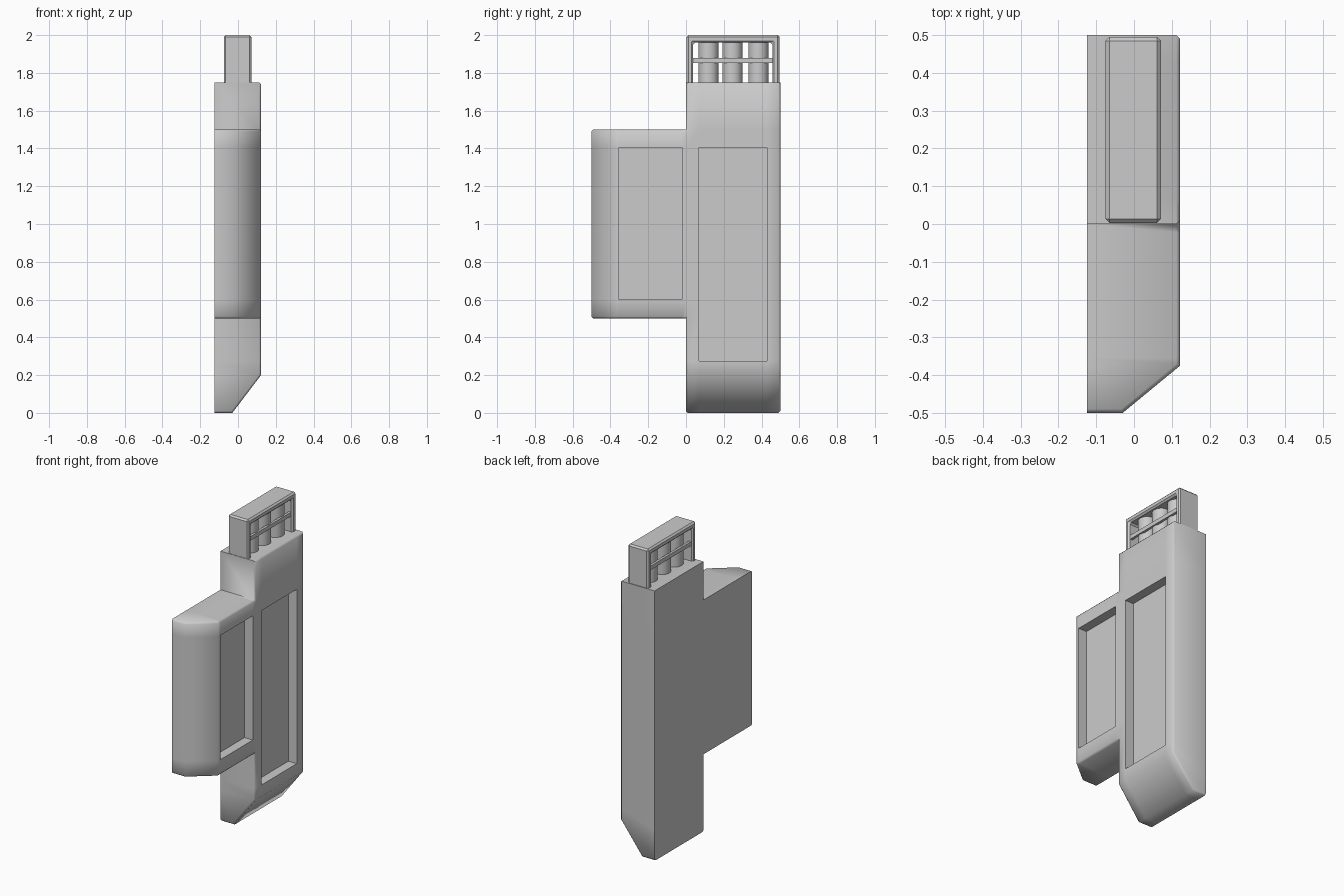
import bpy, bmesh, math

cube = bpy.data.objects.get("Cube")
if cube:
    bpy.data.objects.remove(cube, do_unlink=True)

grey = bpy.data.materials.new("plain_grey")
grey.use_nodes = True
grey.diffuse_color = (0.6, 0.6, 0.6, 1)
grey.node_tree.nodes["Principled BSDF"].inputs["Base Color"].default_value = (0.6, 0.6, 0.6, 1)

BACK, FACE, EDGE = -0.125, 0.122, -0.03
CHAMFER = 0.01


def near(a, b):
    return abs(a - b) < 1e-4


def finish(bm, name, angle=30):
    bmesh.ops.recalc_face_normals(bm, faces=bm.faces)
    mesh = bpy.data.meshes.new(name)
    bm.to_mesh(mesh)
    bm.free()
    mesh.materials.append(grey)
    obj = bpy.data.objects.new(name, mesh)
    bpy.context.collection.objects.link(obj)
    bpy.ops.object.select_all(action='DESELECT')
    obj.select_set(True)
    bpy.context.view_layer.objects.active = obj
    bpy.ops.object.shade_smooth_by_angle(angle=math.radians(angle))
    return obj


def chamfer(bm, edges, width=CHAMFER):
    bmesh.ops.bevel(bm, geom=edges, offset=width, segments=1,
                    affect='EDGES', profile=0.5, clamp_overlap=True)


def build_body():
    """Stepped slab with a sloped foot, a sloped wing front and two sunken panels."""
    ys = [-0.5, -0.375, -0.355, -0.022, 0, 0.068, 0.428, 0.5]
    zs = [0, 0.2, 0.275, 0.5, 0.6, 1.405, 1.5, 1.75]
    bm = bmesh.new()
    grid = {}

    def vert(i, j):
        if (i, j) not in grid:
            x = EDGE if i == 0 or j == 0 else FACE
            grid[i, j] = bm.verts.new((x, ys[i], zs[j]))
        return grid[i, j]

    # outer skin, panels remembered for sinking
    panels = [[], []]
    for i in range(len(ys) - 1):
        for j in range(len(zs) - 1):
            if ys[i] < 0 and not 0.5 <= zs[j] < 1.5:
                continue
            f = bm.faces.new([vert(i, j), vert(i + 1, j), vert(i + 1, j + 1), vert(i, j + 1)])
            if i == 2 and j == 4:
                panels[0].append(f)
            elif i == 5 and 2 <= j <= 4:
                panels[1].append(f)

    # sides pulled to the flat back, then the back closed
    rim = [e for e in bm.edges if e.is_boundary]
    pulled = bmesh.ops.extrude_edge_only(bm, edges=rim)["geom"]
    for v in pulled:
        if isinstance(v, bmesh.types.BMVert):
            v.co.x = BACK
    bmesh.ops.edgeloop_fill(bm, edges=[
        e for e in bm.edges if e.is_boundary and all(near(v.co.x, BACK) for v in e.verts)])

    # sunken panels
    for faces in panels:
        out = bmesh.ops.extrude_face_region(bm, geom=faces)["geom"]
        for v in out:
            if isinstance(v, bmesh.types.BMVert):
                v.co.x -= 0.06
        bmesh.ops.delete(bm, geom=faces, context='FACES')
    bmesh.ops.recalc_face_normals(bm, faces=bm.faces)

    # chamfer along the outline of the raised side
    def on_outline(e):
        a, b = (v.co for v in e.verts)
        mid = (a + b) / 2
        if near(a.x, BACK) and near(b.x, BACK):
            return False
        along_x = near(a.y, b.y) and near(a.z, b.z)
        if along_x and not (near(mid.y, -0.5) or near(mid.z, 0)):
            return False
        wing = mid.y < -1e-4
        ends = (0.5, 1.5) if wing else (1.75,)
        if any(near(mid.z, z) and near(a.z, b.z) for z in ends):
            return True
        flat_y = near(a.y, b.y)
        return flat_y and (near(mid.y, 0.5) or (near(mid.y, 0) and not 0.5 < mid.z < 1.5))

    edges = [e for e in bm.edges if on_outline(e) and len(e.link_faces) == 2
             and e.calc_face_angle(0) > math.radians(60)]
    chamfer(bm, edges)
    return finish(bm, "body", 60)


def build_head_frame():
    """Arch-shaped frame, open through its width."""
    bm = bmesh.new()
    out0, out1, in0, in1 = 0.003, 0.495, 0.038, 0.457
    arch = [(out0, 1.745), (out0, 2), (out1, 2), (out1, 1.745),
            (in1, 1.745), (in1, 1.96), (in0, 1.96), (in0, 1.745)]
    face = bm.faces.new([bm.verts.new((-0.075, y, z)) for y, z in arch])
    out = bmesh.ops.extrude_face_region(bm, geom=[face])["geom"]
    for v in out:
        if isinstance(v, bmesh.types.BMVert):
            v.co.x = 0.071
    bmesh.ops.recalc_face_normals(bm, faces=bm.faces)
    chamfer(bm, [e for e in bm.edges if max(v.co.z for v in e.verts) > 1.9])
    return finish(bm, "head_frame")


def build_bar(name, x):
    bm = bmesh.new()
    bmesh.ops.create_cube(bm, size=1)
    for v in bm.verts:
        v.co = (x + v.co.x * 0.016, 0.248 + v.co.y * 0.43, 1.865 + v.co.z * 0.026)
    return finish(bm, name)


def build_tube(name, y):
    bm = bmesh.new()
    bmesh.ops.create_cone(bm, cap_ends=True, segments=24, radius1=0.053,
                          radius2=0.053, depth=0.225)
    for v in bm.verts:
        v.co.y += y
        v.co.z += 1.855
    return finish(bm, name)


build_body()
build_head_frame()
for side, x in (("left", 0.053), ("right", -0.057)):
    build_bar("head_bar_" + side, x)
for label, y in (("front", 0.119), ("middle", 0.246), ("back", 0.383)):
    build_tube("head_tube_" + label, y)
